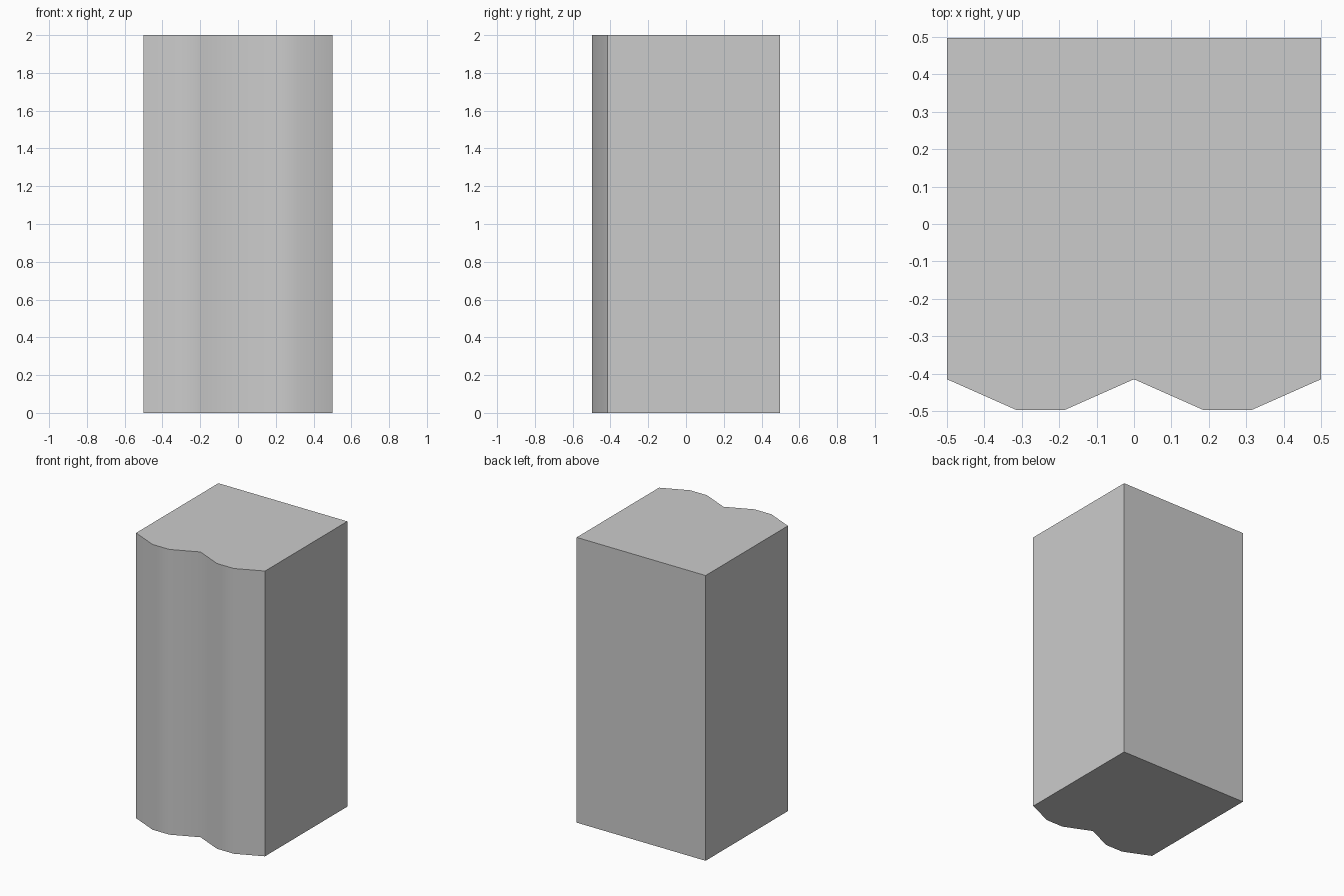
import bpy, bmesh, math

if "Cube" in bpy.data.objects:
    bpy.data.objects.remove(bpy.data.objects["Cube"])

HEIGHT = 2.0
BACK, FRONT, GROOVE = 0.497, -0.497, -0.415

# Footprint: square back and sides, two bevelled lobes along the front
outline = [(0.5, BACK), (-0.5, BACK), (-0.5, GROOVE)]
for cx in (-0.25, 0.25):
    outline += [(cx - 0.065, FRONT), (cx + 0.065, FRONT), (cx + 0.25, GROOVE)]

# Extrude the footprint into a solid block
bm = bmesh.new()
base = bm.faces.new([bm.verts.new((x, y, 0)) for x, y in outline])
ext = bmesh.ops.extrude_face_region(bm, geom=[base], use_keep_orig=True)
top = [v for v in ext["geom"] if isinstance(v, bmesh.types.BMVert)]
bmesh.ops.translate(bm, verts=top, vec=(0, 0, HEIGHT))
bmesh.ops.recalc_face_normals(bm, faces=bm.faces)
mesh = bpy.data.meshes.new("fluted_block")
bm.to_mesh(mesh)
bm.free()

block = bpy.data.objects.new("fluted_block", mesh)
bpy.context.collection.objects.link(block)

# Smooth the lobed front, keep the block's corners sharp
bpy.context.view_layer.objects.active = block
block.select_set(True)
bpy.ops.object.shade_smooth_by_angle(angle=math.radians(55))
